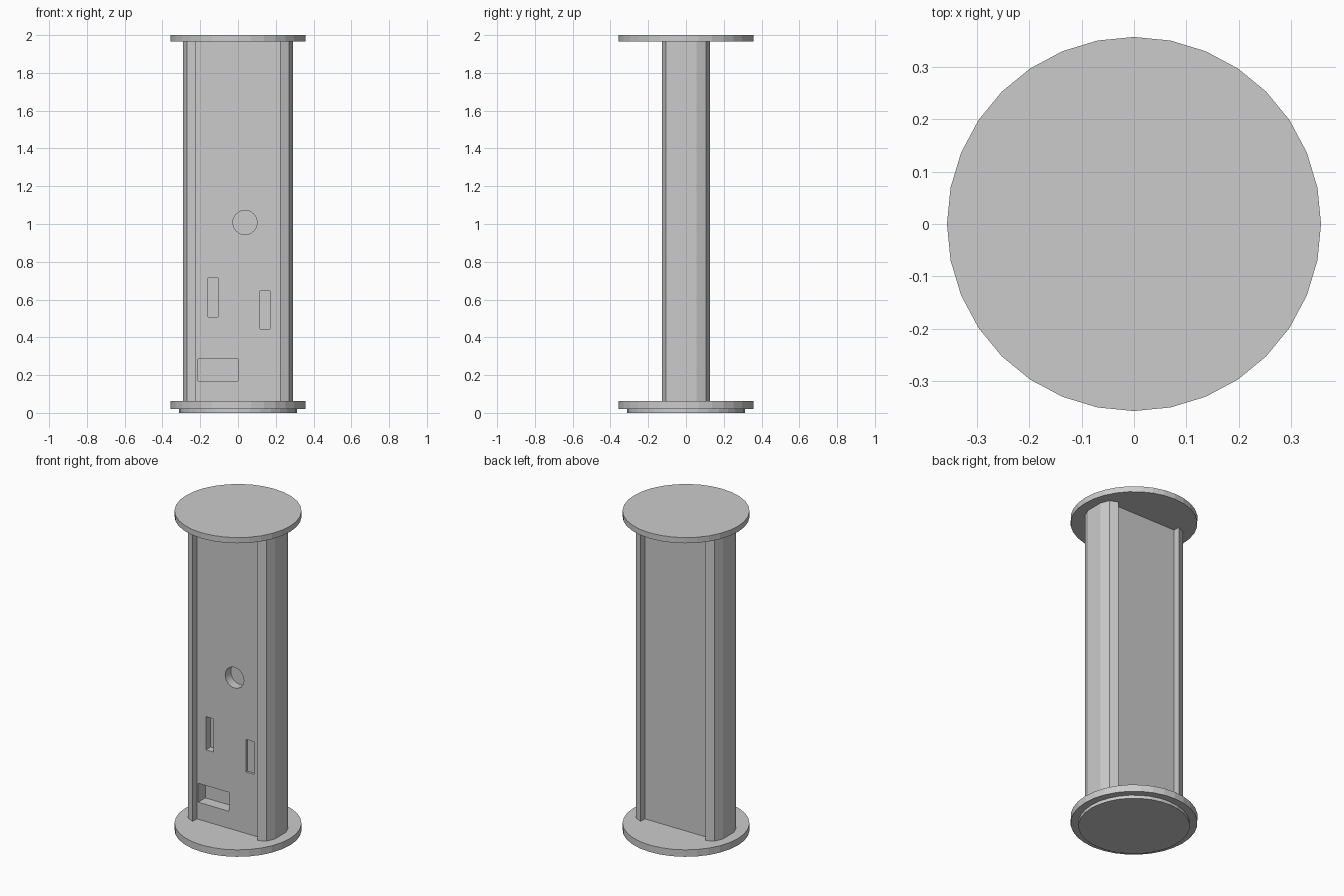
import bpy, bmesh

if "Cube" in bpy.data.objects:
    bpy.data.objects.remove(bpy.data.objects["Cube"])

PANEL_Y = 0.087
Z0, Z1 = 0.063, 1.965


def prism(name, profile, z0, z1):
    """Extrude an xy outline from z0 to z1."""
    bm = bmesh.new()
    face = bm.faces.new([bm.verts.new((x, y, z0)) for x, y in profile])
    top = bmesh.ops.extrude_face_region(bm, geom=[face])["geom"]
    bmesh.ops.translate(bm, vec=(0, 0, z1 - z0),
                        verts=[v for v in top if isinstance(v, bmesh.types.BMVert)])
    bmesh.ops.recalc_face_normals(bm, faces=bm.faces)
    mesh = bpy.data.meshes.new(name)
    bm.to_mesh(mesh)
    bm.free()
    obj = bpy.data.objects.new(name, mesh)
    bpy.context.collection.objects.link(obj)
    return obj


def disc(name, radius, z0, z1):
    bpy.ops.mesh.primitive_cylinder_add(vertices=32, radius=radius, depth=z1 - z0,
                                        location=(0, 0, (z0 + z1) / 2))
    bpy.context.object.name = name


def cut(target, cutter):
    """Subtract the cutter from the target and remove it."""
    cutter.hide_render = True
    mod = target.modifiers.new("pocket", "BOOLEAN")
    mod.operation = "DIFFERENCE"
    mod.solver = "EXACT"
    mod.object = cutter
    bpy.context.view_layer.objects.active = target
    bpy.ops.object.modifier_apply(modifier=mod.name)
    bpy.data.objects.remove(cutter)


def rect_pocket(target, x0, x1, z0, z1, depth):
    y0, y1 = -0.2, -PANEL_Y + depth
    cut(target, prism("pocket_cutter", [(x0, y0), (x1, y0), (x1, y1), (x0, y1)], z0, z1))


# Column: recessed panel between two chamfered end posts, one outline
half = [(0.222, -PANEL_Y), (0.222, -0.127), (0.27, -0.106), (0.291, -0.055)]
right = half + [(x, -y) for x, y in reversed(half)]
outline = right + [(-x, -y) for x, y in right]
column = prism("column", outline, Z0, Z1)

# Rectangular pockets in the front panel
rect_pocket(column, -0.212, 0.0, 0.169, 0.286, 0.07)
rect_pocket(column, -0.159, -0.106, 0.508, 0.714, 0.045)
rect_pocket(column, 0.116, 0.17, 0.444, 0.646, 0.015)

# Round pocket
depth = 0.055
bpy.ops.mesh.primitive_cylinder_add(vertices=32, radius=0.064, depth=0.2,
                                    location=(0.037, -PANEL_Y + depth - 0.1, 1.008),
                                    rotation=(1.5707963, 0, 0))
cut(column, bpy.context.object)

# Base and cap discs
disc("base_foot", 0.313, 0.0, 0.022)
disc("base_plate", 0.357, 0.02, Z0)
disc("top_cap", 0.357, Z1, 2.0)
